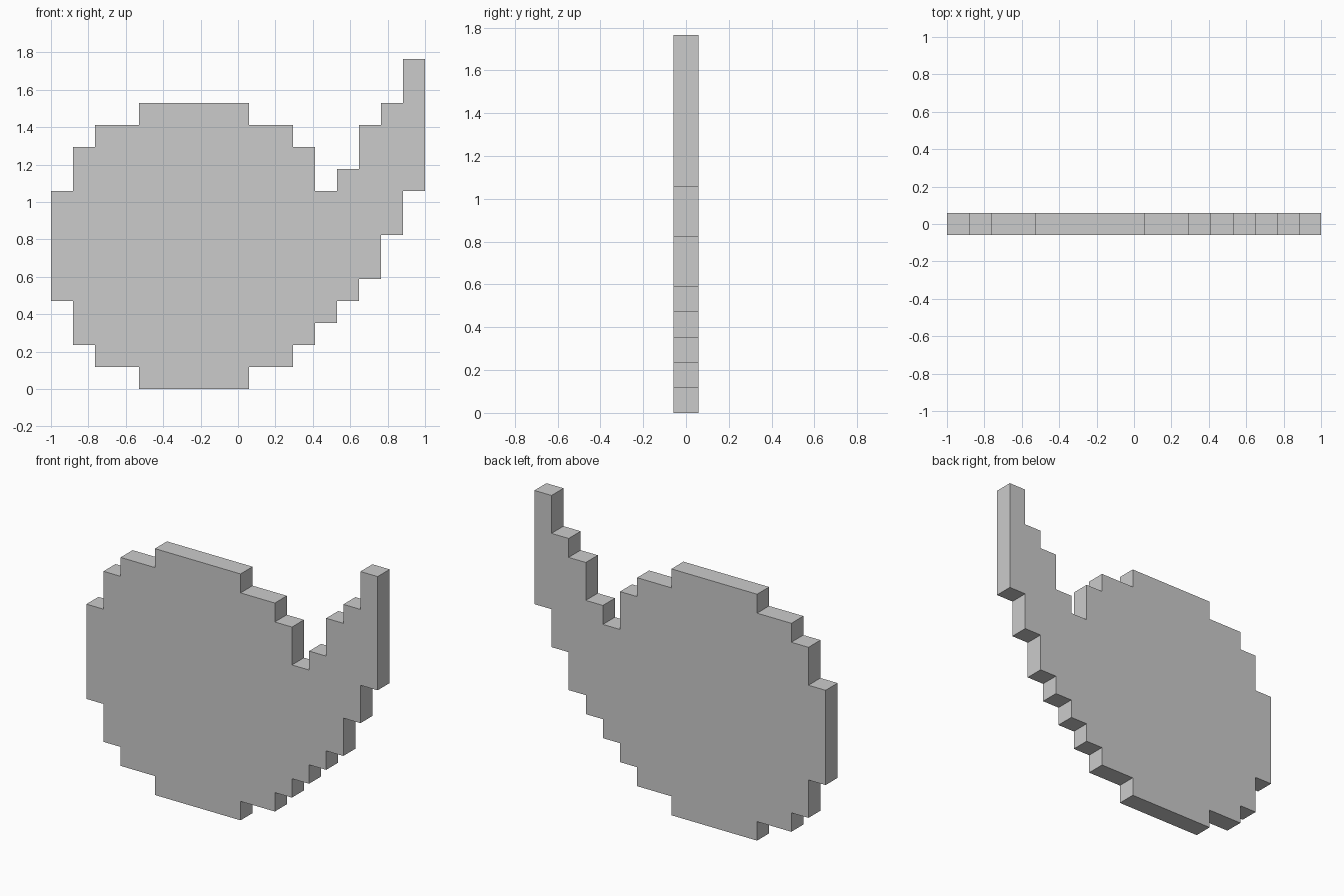
import bpy, bmesh

if "Cube" in bpy.data.objects:
    bpy.data.objects.remove(bpy.data.objects["Cube"])

U = 2 / 17  # one grid step

# Runs of columns: (width, bottom, top) in grid steps, from left to right
RUNS = [(1, 4, 9), (1, 2, 11), (2, 1, 12), (5, 0, 13), (2, 1, 12), (1, 2, 11),
        (1, 3, 9), (1, 4, 10), (1, 5, 12), (1, 7, 13), (1, 9, 15)]


def stepped_outline(runs):
    """Closed outline: along the bottoms, then back along the tops."""
    lower, upper, x = [], [], 0
    for width, bottom, top in runs:
        lower += [(x, bottom), (x + width, bottom)]
        upper += [(x, top), (x + width, top)]
        x += width
    return [(px * U - 1, pz * U) for px, pz in lower + upper[::-1]]


def extruded_plate(name, outline, depth):
    bm = bmesh.new()
    front = bm.faces.new([bm.verts.new((x, -depth / 2, z)) for x, z in outline])
    result = bmesh.ops.extrude_face_region(bm, geom=[front], use_keep_orig=True)
    back = [g for g in result["geom"] if isinstance(g, bmesh.types.BMVert)]
    bmesh.ops.translate(bm, verts=back, vec=(0, depth, 0))
    bmesh.ops.recalc_face_normals(bm, faces=bm.faces[:])
    mesh = bpy.data.meshes.new(name)
    bm.to_mesh(mesh)
    bm.free()
    obj = bpy.data.objects.new(name, mesh)
    bpy.context.collection.objects.link(obj)
    return obj


# Round stepped disc with its upswept tail, one step thick
extruded_plate("stepped_disc_with_tail", stepped_outline(RUNS), U)
